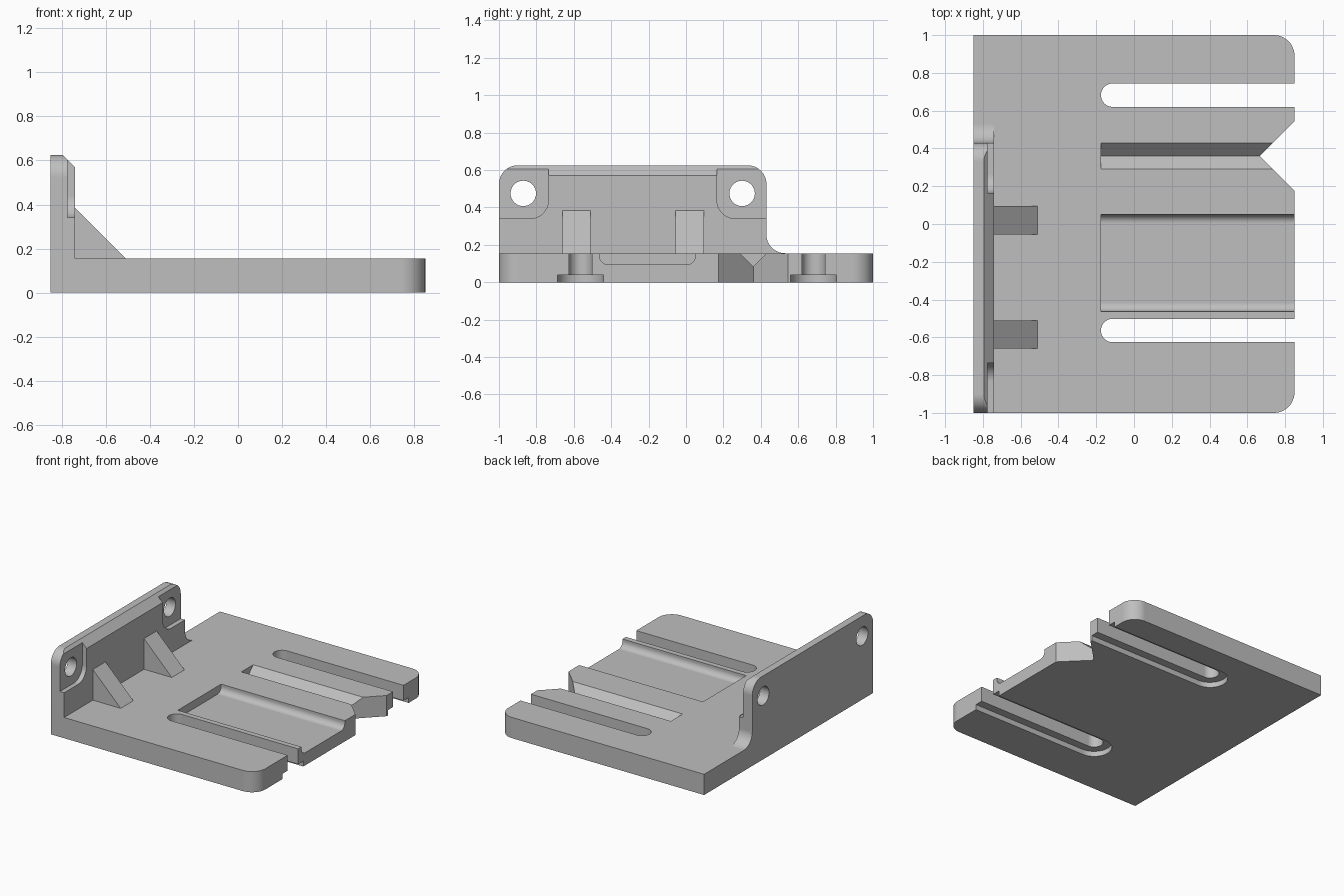
import bpy, bmesh
from math import radians, cos, sin

if "Cube" in bpy.data.objects:
    bpy.data.objects.remove(bpy.data.objects["Cube"], do_unlink=True)

grey = bpy.data.materials.new("plain grey")
grey.use_nodes = True
grey.diffuse_color = (0.52, 0.52, 0.52, 1)
grey.node_tree.nodes["Principled BSDF"].inputs["Base Color"].default_value = (0.52, 0.52, 0.52, 1)


def arc(cx, cy, r, start, end, steps=12):
    angles = [radians(start + (end - start) * i / steps) for i in range(steps + 1)]
    return [(cx + r * cos(a), cy + r * sin(a)) for a in angles]


def prism(name, profile, axis, low, high):
    """Extrude a 2D profile along the x, y or z axis."""
    place = {"x": lambda a, b, t: (t, a, b),
             "y": lambda a, b, t: (a, t, b),
             "z": lambda a, b, t: (a, b, t)}[axis]
    bm = bmesh.new()
    rings = [[bm.verts.new(place(a, b, t)) for a, b in profile] for t in (low, high)]
    for ring in rings:
        bm.faces.new(ring)
    n = len(profile)
    for i in range(n):
        j = (i + 1) % n
        bm.faces.new((rings[0][i], rings[0][j], rings[1][j], rings[1][i]))
    bmesh.ops.recalc_face_normals(bm, faces=bm.faces)
    mesh = bpy.data.meshes.new(name)
    bm.to_mesh(mesh)
    bm.free()
    mesh.materials.append(grey)
    obj = bpy.data.objects.new(name, mesh)
    bpy.context.collection.objects.link(obj)
    return obj


def combine(target, tool, operation):
    """Apply a boolean and remove the tool object."""
    mod = target.modifiers.new(operation.lower(), "BOOLEAN")
    mod.operation, mod.solver, mod.object = operation, "EXACT", tool
    bpy.context.view_layer.objects.active = target
    bpy.ops.object.modifier_apply(modifier=mod.name)
    bpy.data.objects.remove(tool, do_unlink=True)


def cut(target, *spec):
    combine(target, prism("cutter", *spec), "DIFFERENCE")


TOP = 0.155
EDGE = 0.85
INNER = -0.74      # inner face of the wall
SLOT_END = -0.175

# Base plate with two rounded corners
plate = prism("base_plate",
              [(-EDGE, 1), (-EDGE, -1)] + arc(0.74, -0.89, 0.11, -90, 0)
              + arc(0.74, 0.89, 0.11, 0, 90), "z", 0, TOP)

# Bolt slots, widened underneath
for y in (-0.564, 0.682):
    for r, low, high in ((0.062, -0.1, 0.3), (0.123, -0.1, 0.04)):
        outline = [(1, y + r)] + arc(SLOT_END + 0.062, y, r, 90, 270, 24) + [(1, y - r)]
        cut(plate, outline, "z", low, high)

# Wide channel with rounded bottom edges
channel = ([(0.05, 0.3)] + arc(0.005, 0.14, 0.045, 0, -90)
           + arc(-0.417, 0.14, 0.045, -90, -180) + [(-0.462, 0.3)])
cut(plate, channel, "x", SLOT_END, 1)

# V groove and the V notch at its open end
cut(plate, [(0.26, 0.185), (0.36, 0.085), (0.46, 0.185)], "x", SLOT_END, 1)
cut(plate, [(0.665, 0.36), (0.965, 0.06), (0.965, 0.66)], "z", -0.1, 0.3)

# Upright wall with rounded top corners and a fillet down to the plate
wall = prism("upright_wall",
             [(-1, 0.08), (0.53, 0.08)] + arc(0.53, 0.255, 0.1, 270, 180)
             + arc(0.33, 0.525, 0.1, 0, 90) + arc(-0.9, 0.525, 0.1, 90, 180),
             "x", -EDGE, INNER)
# Chamfer along the inner top edge
cut(wall, [(-0.815, 0.645), (-0.72, 0.55), (-0.72, 0.645)], "y", -1.1, 0.6)

# Mirrored corner recesses and screw holes
recess = [(0.5, 0.7), (0.165, 0.7)] + arc(0.265, 0.44, 0.1, 180, 270) + [(0.5, 0.34)]
hole = arc(0.3, 0.475, 0.068, 0, 360, 40)[:-1]
for mirror in (False, True):
    for shape, low in ((recess, -0.775), (hole, -1)):
        pts = [(-0.57 - y, z) for y, z in shape] if mirror else shape
        cut(wall, pts, "x", low, -0.6)
combine(plate, wall, "UNION")

# Triangular gussets between wall and plate
for y in (-0.66, -0.055):
    gusset = prism("gusset", [(-0.78, 0.12), (-0.475, 0.12), (INNER, 0.385), (-0.78, 0.385)],
                   "y", y, y + 0.15)
    # keep the part behind the wall face below the wall's own volume
    combine(plate, gusset, "UNION")

# Smooth the rounded edges, keep flat faces flat
plate.name = "mounting_bracket"
bpy.ops.object.select_all(action="DESELECT")
plate.select_set(True)
bpy.context.view_layer.objects.active = plate
bpy.ops.object.shade_smooth_by_angle(angle=radians(25))
weighted = plate.modifiers.new("flat face normals", "WEIGHTED_NORMAL")
weighted.keep_sharp = True
